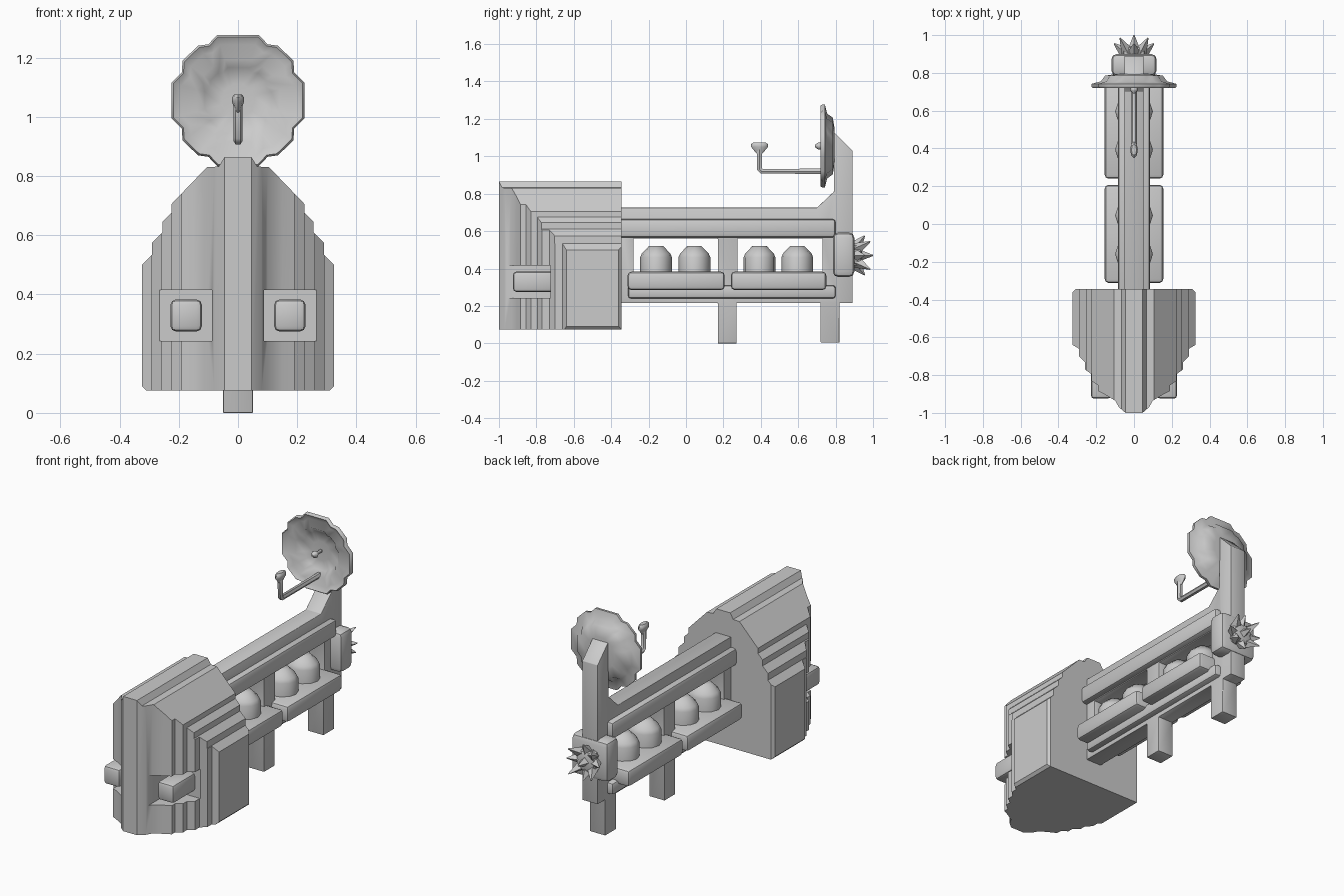
import bpy, bmesh, math
from mathutils import Vector

cube = bpy.data.objects.get("Cube")
if cube:
    bpy.data.objects.remove(cube, do_unlink=True)

grey = bpy.data.materials.new("light_grey")
grey.use_nodes = True
grey.diffuse_color = (0.6, 0.6, 0.6, 1)
grey.node_tree.nodes["Principled BSDF"].inputs["Base Color"].default_value = (0.6, 0.6, 0.6, 1)


def make(name, bm):
    bmesh.ops.recalc_face_normals(bm, faces=bm.faces)
    mesh = bpy.data.meshes.new(name)
    bm.to_mesh(mesh)
    bm.free()
    mesh.materials.append(grey)
    obj = bpy.data.objects.new(name, mesh)
    bpy.context.collection.objects.link(obj)
    return obj


def activate(obj):
    bpy.ops.object.select_all(action='DESELECT')
    obj.select_set(True)
    bpy.context.view_layer.objects.active = obj


def boolean(obj, cutter, operation):
    activate(obj)
    mod = obj.modifiers.new("cut", 'BOOLEAN')
    mod.operation, mod.solver, mod.object = operation, 'EXACT', cutter
    bpy.ops.object.modifier_apply(modifier=mod.name)
    bpy.data.objects.remove(cutter, do_unlink=True)


def finish(obj, bevel=0.0, angle=40):
    activate(obj)
    if bevel:
        mod = obj.modifiers.new("soft_edges", 'BEVEL')
        mod.width, mod.segments = bevel, 2
        bpy.ops.object.modifier_apply(modifier=mod.name)
    bpy.ops.object.shade_smooth_by_angle(angle=math.radians(angle))
    return obj


def loft(name, rings):
    """Closed solid through rings of equal point count."""
    bm = bmesh.new()
    loops = [[bm.verts.new(p) for p in ring] for ring in rings]
    for a, b in zip(loops, loops[1:]):
        for i in range(len(a)):
            j = (i + 1) % len(a)
            bm.faces.new((a[i], a[j], b[j], b[i]))
    bm.faces.new(loops[0])
    bm.faces.new(loops[-1])
    return make(name, bm)


def prism(name, points, axis, lo, hi):
    def place(p, d):
        q = list(p)
        q.insert(axis, d)
        return q
    return loft(name, [[place(p, d) for p in points] for d in (lo, hi)])


def box(name, x, y, z):
    return prism(name, [(x[0], y[0]), (x[1], y[0]), (x[1], y[1]), (x[0], y[1])], 2, *z)


def mirrored(half):
    return half + [(-x, v) for x, v in reversed(half)]


# Head: stepped front outline crossed with a stepped bow-shaped plan
outline = mirrored([(.045, .865), (.065, .832), (.105, .83), (.225, .705), (.225, .675),
                    (.255, .645), (.255, .61), (.29, .575), (.29, .535), (.325, .5),
                    (.325, .09), (.31, .075)])
plan = mirrored([(.31, -.345), (.325, -.36), (.325, -.64), (.292, -.66), (.292, -.7),
                 (.26, -.73), (.26, -.77), (.225, -.795), (.225, -.83), (.19, -.855),
                 (.19, -.885), (.15, -.905), (.1, -.935), (.08, -.97), (.045, -1)])
head = prism("head", outline, 1, -1.1, -.3)
boolean(head, prism("head_plan", plan, 2, 0, 1), 'INTERSECT')

# Eye sockets, open to the front and the side, with square eyes
for side, s in (("left", 1), ("right", -1)):
    xs = sorted((s * .087, s * .5))
    boolean(head, box("socket", xs, (-1.2, -.725), (.243, .415)), 'DIFFERENCE')
    finish(box(side + "_eye", sorted((s * .122, s * .228)), (-.925, -.7), (.275, .383)), .018)
finish(head)

# Spine with two legs, rear mast and two open bays
spine_side = [(-.37, .725), (.7, .725), (.79, .81), (.79, 1.13), (.89, 1.03), (.89, .215),
              (.82, .215), (.82, .005), (.72, .005), (.72, .215), (.27, .215), (.27, 0),
              (.17, 0), (.17, .215), (-.37, .215)]
spine = prism("spine", spine_side, 0, -.05, .05)
bays = ((-.28, .17), (.275, .73))
for bay in bays:
    boolean(spine, box("bay", (-.2, .2), bay, (.275, .56)), 'DIFFERENCE')
finish(spine, .014)

# Shoulders along the upper and lower rails
finish(box("upper_rail", (-.085, .085), (-.37, .8), (.565, .665)), .018)
finish(box("lower_rail", (-.085, .085), (-.31, .8), (.24, .31)), .015)

# Trays carrying domed barrels
for number, span in enumerate(((-.312, .207), (.24, .75)), 1):
    finish(box(f"tray_{number}", (-.155, .155), span, (.285, .383)), .02)

barrel_profile = ((1, .36), (1, .46), (.9, .48), (.45, .52))
for number, y in enumerate((-.16, .045, .393, .595), 1):
    rings = []
    for r, z in barrel_profile:
        rings.append([(.1 * r * math.cos(a * math.tau / 12), y + .085 * r * math.sin(a * math.tau / 12), z)
                      for a in range(12)])
    finish(loft(f"barrel_{number}", rings), angle=50)

# Tail hub with a crown of spikes
finish(box("tail_hub", (-.12, .12), (.785, .9), (.355, .592)), .028)
HUB = Vector((0, .885, .47))


def spike(name, offset, tip):
    bm = bmesh.new()
    bmesh.ops.create_cone(bm, cap_ends=True, segments=4, radius1=.036, radius2=.003, depth=1)
    base = HUB + Vector(offset)
    end = HUB + Vector(tip)
    direction = end - base
    turn = direction.to_track_quat('Z', 'Y')
    for v in bm.verts:
        v.co = base + turn @ Vector((v.co.x, v.co.y, (v.co.z + .5) * direction.length))
    return finish(make(name, bm))


finish(box("spike_core", (-.06, .06), (.88, .94), (.41, .53)), .02)
spike("spike_centre", (0, .03, 0), (0, .115, 0))
for i in range(8):
    a = i * math.tau / 8
    c, s = math.cos(a), math.sin(a)
    spike(f"spike_{i + 1}", (.045 * c, .02, .045 * s), (.105 * c, .1 if i % 2 else .07, .105 * s))

# Dish: scalloped rim, hollow front and stepped back
quarter = [(.07, .222), (.1, .19), (.135, .185), (.187, .135), (.19, .095), (.225, .06)]
upper = quarter + [(x, -z) for x, z in reversed(quarter)]
rim = mirrored(upper)
dish_rings = ((.25, .77), (.5, .765), (.62, .735), (.85, .737), (.97, .72), (1, .728),
              (1, .742), (.78, .755), (.68, .785), (.4, .795))
finish(loft("dish", [[(x * k, y, 1.055 + z * k) for x, z in rim] for k, y in dish_rings]), angle=60)

# Feed arm: bent rod with a flared tip, and a small nub in the dish
curve = bpy.data.curves.new("feed_arm", 'CURVE')
curve.dimensions = '3D'
curve.bevel_depth, curve.bevel_resolution, curve.use_fill_caps = .016, 1, True
line = curve.splines.new('POLY')
path = [(.76, .92), (.405, .92), (.393, .932), (.393, 1.04)]
line.points.add(len(path) - 1)
for point, (y, z) in zip(line.points, path):
    point.co = (0, y, z, 1)
curve.materials.append(grey)
arm = bpy.data.objects.new("feed_arm", curve)
bpy.context.collection.objects.link(arm)
activate(arm)
bpy.ops.object.convert(target='MESH')
finish(bpy.context.object, angle=50)


def lathe(name, profile, place):
    turns = [i * math.tau / 8 for i in range(8)]
    finish(loft(name, [[place(r * math.cos(t), r * math.sin(t), d) for t in turns]
                       for r, d in profile]))


lathe("feed_tip", ((.016, 1.015), (.045, 1.05), (.045, 1.065), (.03, 1.075)),
      lambda u, v, d: (u * .45, .393 + v, d))
lathe("dish_nub", ((.006, .69), (.02, .708), (.02, .715), (.009, .735), (.009, .775)),
      lambda u, v, d: (u, d, 1.055 + v))
